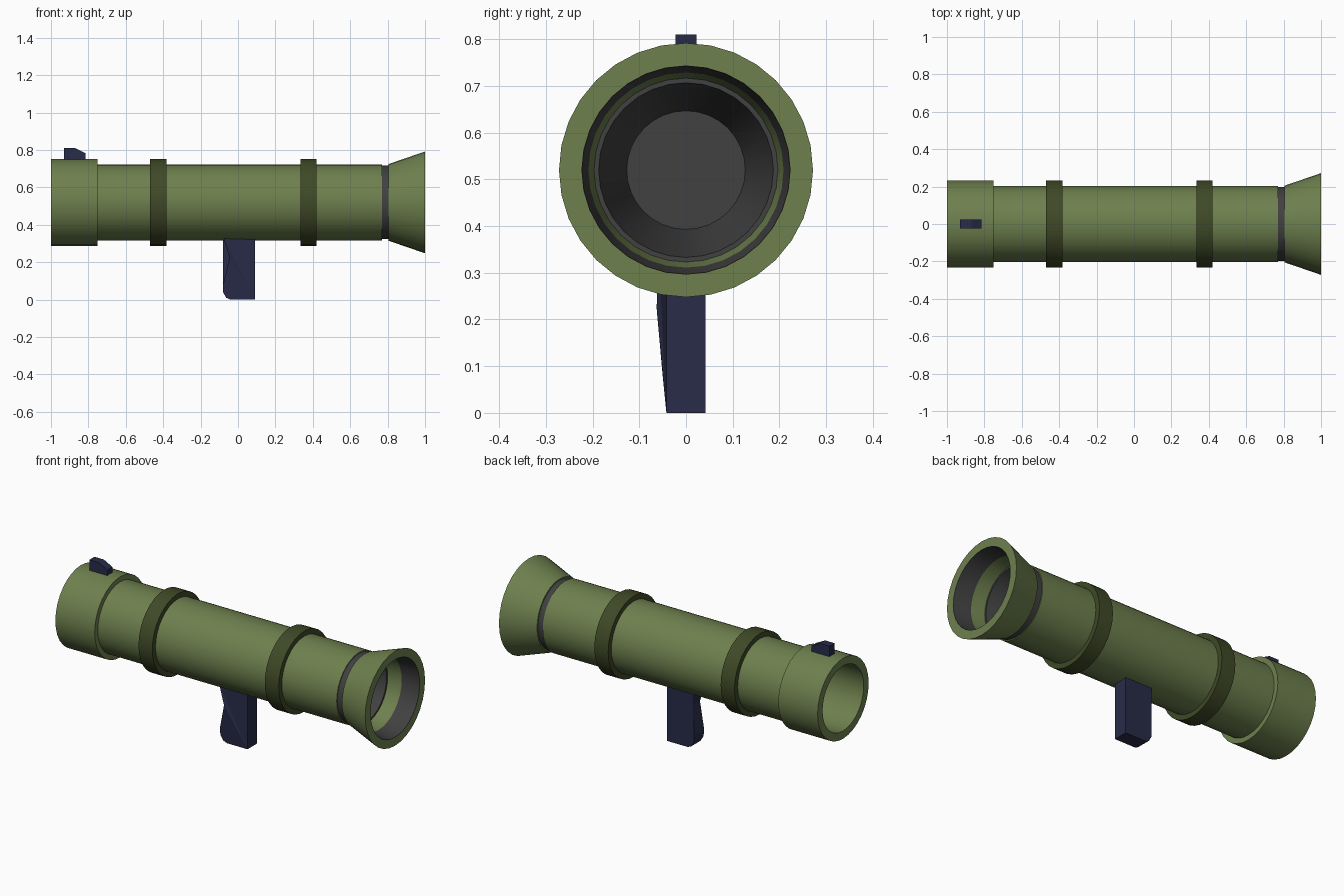
import bpy, bmesh, math

if "Cube" in bpy.data.objects:
    bpy.data.objects.remove(bpy.data.objects["Cube"])

AXIS_Z = 0.52
SEGS = 32


def material(name, rgb):
    m = bpy.data.materials.new(name)
    m.diffuse_color = (*rgb, 1)
    m.use_nodes = True
    m.node_tree.nodes["Principled BSDF"].inputs["Base Color"].default_value = m.diffuse_color
    return m


GREEN = material("olive", (0.155, 0.216, 0.076))
DARK_GREEN = material("dark_olive", (0.05, 0.067, 0.02))
GREY = material("charcoal", (0.052, 0.052, 0.052))
NAVY = material("navy", (0.021, 0.025, 0.065))


def finish(name, bm, mat, smooth):
    bmesh.ops.recalc_face_normals(bm, faces=bm.faces)
    me = bpy.data.meshes.new(name)
    bm.to_mesh(me)
    bm.free()
    me.materials.append(mat)
    ob = bpy.data.objects.new(name, me)
    bpy.context.collection.objects.link(ob)
    if smooth:
        bpy.ops.object.select_all(action='DESELECT')
        ob.select_set(True)
        bpy.context.view_layer.objects.active = ob
        bpy.ops.object.shade_smooth_by_angle(angle=math.radians(25))
    return ob


def lathe(name, profile, mat):
    """Revolve a closed (x, radius) loop about the tube axis; radius 0 closes to a point."""
    bm = bmesh.new()
    rings = []
    for x, r in profile:
        if r == 0:
            rings.append([bm.verts.new((x, 0, AXIS_Z))] * SEGS)
        else:
            rings.append([bm.verts.new((x, r * math.sin(2 * math.pi * i / SEGS),
                                        AXIS_Z + r * math.cos(2 * math.pi * i / SEGS)))
                          for i in range(SEGS)])
    for a, b in zip(rings, rings[1:] + rings[:1]):
        for i in range(SEGS):
            j = (i + 1) % SEGS
            quad = list(dict.fromkeys((a[i], a[j], b[j], b[i])))
            if len(quad) > 2:
                bm.faces.new(quad)
    return finish(name, bm, mat, True)


def slab(name, profile, front_y, back_y, mat):
    """Extrude an (x, z) outline in y; front_y holds one value per point."""
    bm = bmesh.new()
    front = [bm.verts.new((x, y, z)) for (x, z), y in zip(profile, front_y)]
    back = [bm.verts.new((x, back_y, z)) for x, z in profile]
    bm.faces.new(front)
    bm.faces.new(back[::-1])
    n = len(profile)
    for i in range(n):
        j = (i + 1) % n
        bm.faces.new((front[i], back[i], back[j], front[j]))
    bmesh.ops.triangulate(bm, faces=[f for f in bm.faces if len(f.verts) > 4])
    return finish(name, bm, mat, False)


# Hollow launch tube with thick muzzle sleeve
lathe("launch_tube", [(-1, 0.187), (-1, 0.232), (-0.75, 0.232), (-0.75, 0.203),
                      (0.77, 0.203), (0.77, 0.19)], GREEN)

# Two reinforcing bands
for name, x in (("front_band", -0.427), ("rear_band", 0.377)):
    lathe(name, [(x - 0.044, 0.2), (x - 0.044, 0.232),
                 (x + 0.044, 0.232), (x + 0.044, 0.2)], DARK_GREEN)

# Grey neck ring with the tapered nozzle inside it
lathe("nozzle", [(0.765, 0.189), (0.765, 0.197), (0.815, 0.197), (0.815, 0.187),
                 (0.55, 0.127), (0.55, 0), (0.54, 0), (0.54, 0.13)], GREY)

# Flared exhaust bell and its grey lining
lathe("exhaust_bell", [(0.805, 0.196), (0.805, 0.205), (1, 0.272), (1, 0.224)], GREEN)
lathe("bell_lining", [(0.806, 0.2), (1, 0.2245), (1, 0.223), (0.806, 0.197)], GREY)

# Pistol grip, slightly swollen on one side
grip = [(-0.08, 0.34), (-0.045, 0.225), (-0.08, 0.08), (-0.08, 0.04),
        (-0.063, 0.01), (-0.04, 0), (0.09, 0), (0.09, 0.225), (0.09, 0.34)]
slab("grip", grip, [-0.058, -0.063, -0.05, -0.046, -0.043, -0.042,
                    -0.042, -0.042, -0.042], 0.042, NAVY)

# Front sight
sight = [(-0.93, 0.74), (-0.93, 0.81), (-0.87, 0.81), (-0.815, 0.782), (-0.815, 0.74)]
slab("sight", sight, [-0.023] * 5, 0.023, NAVY)
